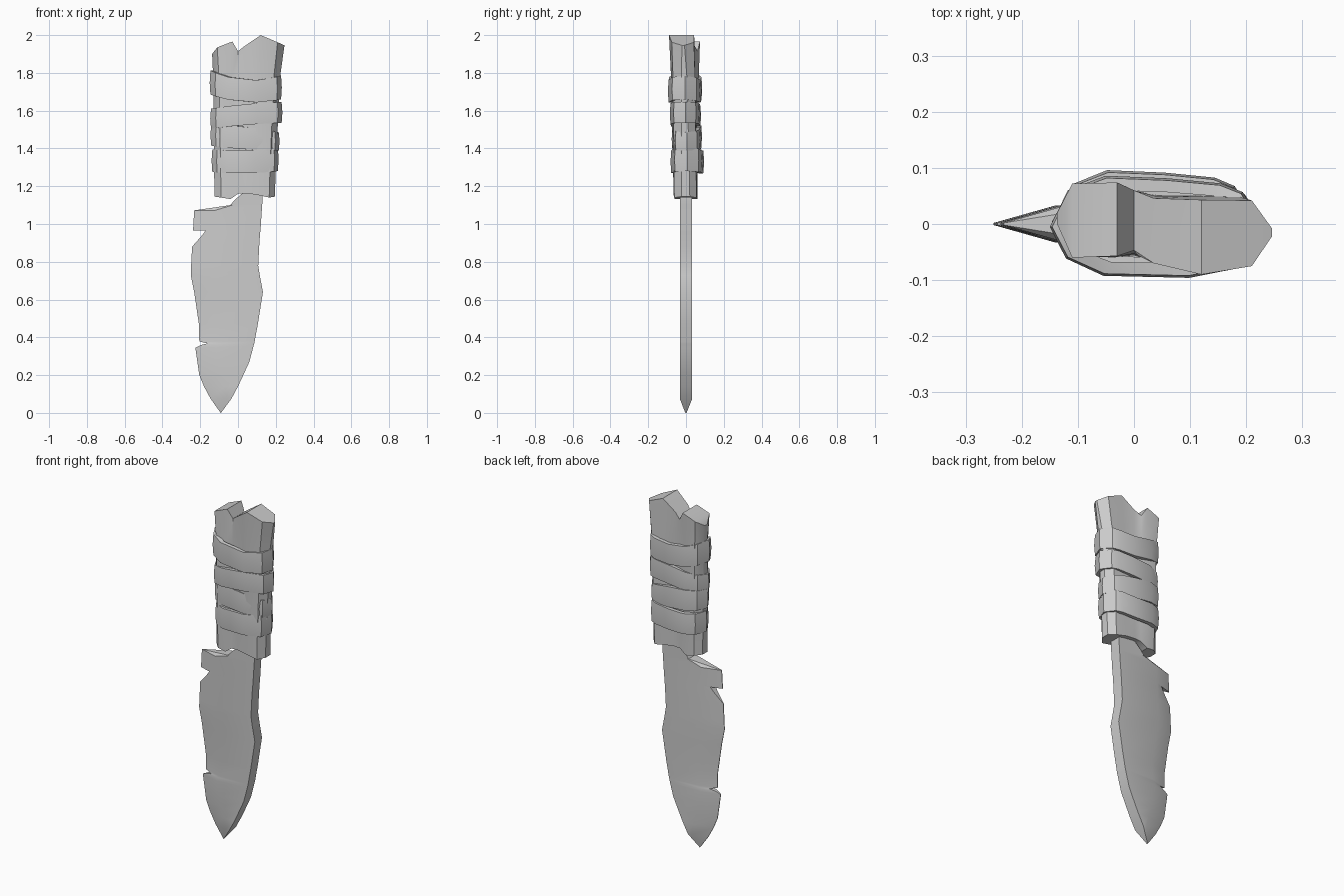
import bpy, bmesh, math

cube = bpy.data.objects.get("Cube")
if cube:
    bpy.data.objects.remove(cube, do_unlink=True)

GREY = (0.6, 0.6, 0.6, 1.0)
mat = bpy.data.materials.new("plain_grey")
mat.use_nodes = True
mat.diffuse_color = GREY
bsdf = mat.node_tree.nodes["Principled BSDF"]
bsdf.inputs["Base Color"].default_value = GREY
bsdf.inputs["Roughness"].default_value = 0.8


def loft(name, rings, loop=False, angle=35):
    """Skin rings of equal length; cap the ends, or join last to first."""
    bm = bmesh.new()
    rows = [[bm.verts.new(p) for p in ring] for ring in rings]
    n = len(rows[0])
    pairs = list(zip(rows, rows[1:]))
    if loop:
        pairs.append((rows[-1], rows[0]))
    for a, b in pairs:
        for i in range(n):
            j = (i + 1) % n
            bm.faces.new((a[i], a[j], b[j], b[i]))
    if not loop:
        # each ring is a front chain followed by the reversed back chain
        for row in (rows[0], rows[-1]):
            for i in range(n // 2 - 1):
                bm.faces.new((row[i], row[i + 1], row[n - 2 - i], row[n - 1 - i]))
    bmesh.ops.remove_doubles(bm, verts=bm.verts, dist=0.0008)
    bmesh.ops.recalc_face_normals(bm, faces=bm.faces)
    mesh = bpy.data.meshes.new(name)
    bm.to_mesh(mesh)
    bm.free()
    mesh.materials.append(mat)
    obj = bpy.data.objects.new(name, mesh)
    bpy.context.collection.objects.link(obj)
    bpy.ops.object.select_all(action='DESELECT')
    bpy.context.view_layer.objects.active = obj
    obj.select_set(True)
    bpy.ops.object.shade_smooth_by_angle(angle=math.radians(angle))
    return obj


# Blade: height, cut edge, unbroken edge, spine
HALF = 0.033
blade_rows = [
    (0.0, -0.092, -0.092, -0.09),
    (0.075, -0.145, -0.145, -0.035),
    (0.14, -0.18, -0.18, 0.0),
    (0.2, -0.205, -0.205, 0.028),
    (0.27, -0.215, -0.215, 0.06),
    (0.345, -0.226, -0.226, 0.08),
    (0.358, -0.2, -0.225, 0.083),
    (0.368, -0.162, -0.22, 0.086),
    (0.378, -0.205, -0.21, 0.088),
    (0.47, -0.207, -0.207, 0.105),
    (0.64, -0.232, -0.232, 0.132),
    (0.73, -0.25, -0.25, 0.115),
    (0.78, -0.248, -0.248, 0.107),
    (0.88, -0.243, -0.243, 0.112),
    (0.94, -0.19, -0.242, 0.116),
    (0.97, -0.168, -0.24, 0.119),
    (0.966, -0.238, -0.238, 0.119),
    (1.072, -0.232, -0.232, 0.126),
    (1.1, -0.04, -0.23, 0.128),
    (1.125, -0.02, -0.23, 0.13),
    (1.16, 0.02, -0.23, 0.13),
    (1.25, 0.03, -0.23, 0.125),
]
blade = []
for z, cut, edge, spine in blade_rows:
    width = min(0.11, 0.8 * (spine - edge))
    mid = max(edge + width, cut + 0.01 * (width > 0.02))

    def half(x):
        return HALF * max(0.06, min(1, (x - edge) / max(width, 0.02)))

    xs = (cut, mid, spine)
    blade.append([(x, -half(x), z) for x in xs] + [(x, half(x), z) for x in reversed(xs)])
loft("blade", blade)

# Handle core: a flattened bone with two knuckles on top.
# Top stations: x, front y, back y, height
top = [
    (-0.137, 0.0, 0.02, 1.9),
    (-0.11, -0.06, 0.072, 1.935),
    (-0.03, -0.057, 0.074, 1.966),
    (0.0, -0.047, 0.06, 1.915),
    (0.035, -0.07, 0.046, 1.942),
    (0.12, -0.09, 0.043, 2.0),
    (0.21, -0.075, 0.042, 1.962),
    (0.246, -0.022, -0.008, 1.946),
]
bottom = [
    (-0.125, -0.02, 0.025, 1.145),
    (-0.09, -0.057, 0.055, 1.14),
    (-0.04, -0.062, 0.06, 1.132),
    (0.0, -0.06, 0.055, 1.16),
    (0.04, -0.06, 0.055, 1.162),
    (0.1, -0.066, 0.058, 1.155),
    (0.165, -0.062, 0.055, 1.14),
    (0.195, -0.025, 0.02, 1.145),
]


def chain(stations):
    return ([(x, f, z) for x, f, b, z in stations]
            + [(x, b, z) for x, f, b, z in reversed(stations)])


def blend(t, height):
    return [tuple(p + (q - p) * t for p, q in zip(lo[:3], hi[:3])) + (height,)
            for lo, hi in zip(bottom, top)]


loft("handle_core", [chain(s) for s in (bottom, blend(0.1, 1.3), blend(0.55, 1.78), top)])

# Wrapped strips around the handle
outline = [(-1, 0), (-0.83, 0.72), (-0.48, 1), (0.1, 0.95), (0.6, 0.85), (0.8, 0.68),
           (1, 0), (0.88, -0.76), (0.3, -1), (-0.5, -0.96), (-0.85, -0.62)]


def along(levels, u):
    """Curve through the left, middle and right heights."""
    a, m, b = levels
    return m + (b - a) / 2 * u + ((a + b) / 2 - m) * u * u


def wrap(name, x0, x1, y0, y1, low, high):
    cx, cy, rx, ry = (x0 + x1) / 2, (y0 + y1) / 2, (x1 - x0) / 2, (y1 - y0) / 2

    def ring(inset, t):
        return [(cx + u * (rx - inset), cy + v * (ry - inset),
                 along(low, u) * (1 - t) + along(high, u) * t) for u, v in outline]

    loft(name, [ring(0.004, 0), ring(0, 0.5), ring(0.004, 1), ring(0.026, 1), ring(0.026, 0)],
         loop=True)


wrap("top_wrap", -0.15, 0.232, -0.096, 0.086,
     (1.685, 1.645, 1.66), (1.812, 1.762, 1.785))
wrap("upper_wrap", -0.147, 0.235, -0.086, 0.08,
     (1.505, 1.525, 1.535), (1.61, 1.635, 1.645))
wrap("middle_wrap", -0.146, 0.22, -0.076, 0.085,
     (1.415, 1.395, 1.39), (1.525, 1.515, 1.485))
wrap("lower_wrap", -0.14, 0.215, -0.082, 0.096,
     (1.275, 1.268, 1.28), (1.395, 1.388, 1.405))
